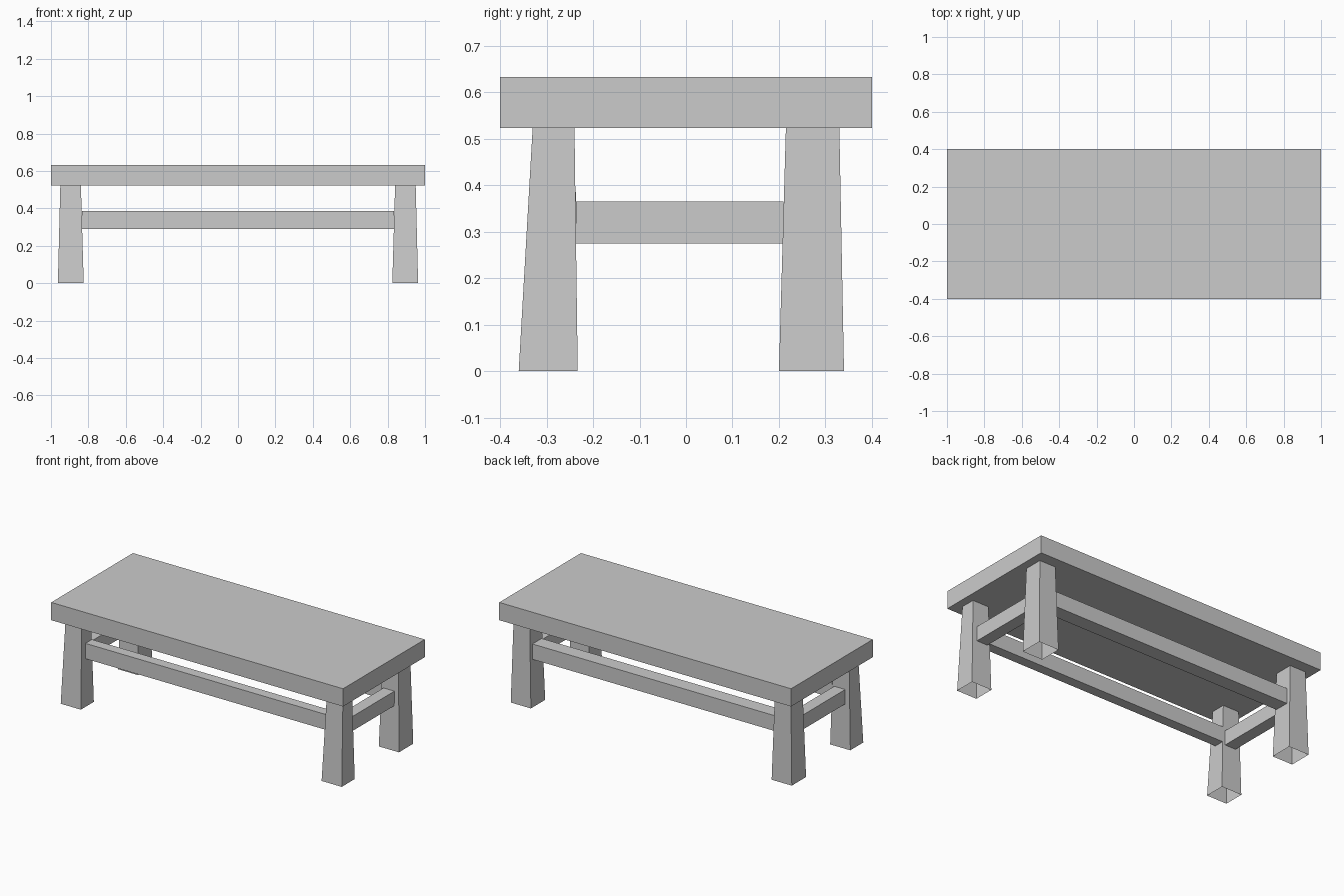
import bpy, bmesh

if "Cube" in bpy.data.objects:
    bpy.data.objects.remove(bpy.data.objects["Cube"])


def frustum(name, bottom, top, z0, z1, open_ends=False):
    """Four-sided block; bottom and top are (x0, x1, y0, y1) rectangles."""
    bm = bmesh.new()
    rings = []
    for (x0, x1, y0, y1), z in ((bottom, z0), (top, z1)):
        rings.append([bm.verts.new((x, y, z)) for x, y in
                      ((x0, y0), (x1, y0), (x1, y1), (x0, y1))])
    lo, hi = rings
    for i in range(4):
        j = (i + 1) % 4
        bm.faces.new((lo[i], lo[j], hi[j], hi[i]))
    if not open_ends:
        bm.faces.new(lo[::-1])
        bm.faces.new(hi)
    mesh = bpy.data.meshes.new(name)
    bm.to_mesh(mesh)
    bm.free()
    obj = bpy.data.objects.new(name, mesh)
    bpy.context.collection.objects.link(obj)
    return obj


def mirror_x(obj):
    obj.modifiers.new("mirror", 'MIRROR')


def box(name, x0, x1, y0, y1, z0, z1):
    rect = (x0, x1, y0, y1)
    return frustum(name, rect, rect, z0, z1)


# Thick table top
box("table_top", -1, 1, -0.4, 0.4, 0.523, 0.633)

# Tapered legs, open underneath, mirrored left to right
mirror_x(frustum("front_legs", (0.825, 0.963, -0.36, -0.233),
                 (0.84, 0.95, -0.33, -0.24), 0, 0.523, True))
mirror_x(frustum("back_legs", (0.825, 0.963, 0.20, 0.34),
                 (0.84, 0.95, 0.215, 0.33), 0, 0.523, True))

# Long rails between the left and right legs
box("front_rail", -0.835, 0.835, -0.30, -0.237, 0.29, 0.385)
box("back_rail", -0.835, 0.835, 0.22, 0.31, 0.29, 0.385)

# Short side rails between the front and back legs
mirror_x(box("side_rails", 0.85, 0.925, -0.237, 0.21, 0.275, 0.365))
